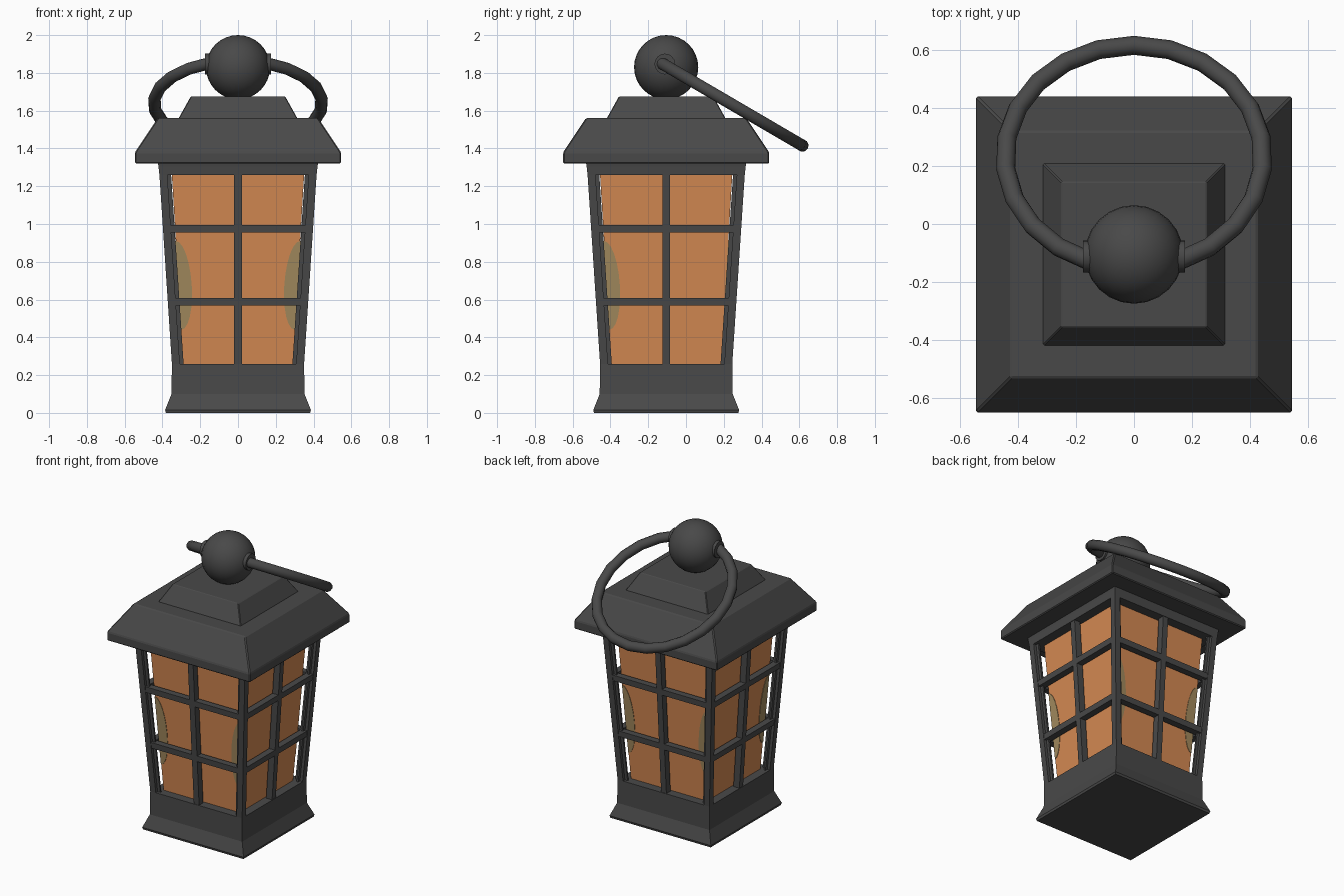
import bpy, bmesh, math
from mathutils import Matrix, Vector

if "Cube" in bpy.data.objects:
    bpy.data.objects.remove(bpy.data.objects["Cube"])

CY = -0.105  # the lantern body sits forward of the centre; the ring falls back


def material(name, rgb):
    m = bpy.data.materials.new(name)
    m.diffuse_color = (*rgb, 1.0)
    m.use_nodes = True
    m.node_tree.nodes["Principled BSDF"].inputs["Base Color"].default_value = m.diffuse_color
    return m


IRON = material("dark_iron", (0.066, 0.066, 0.066))
GLASS = material("amber_glass", (0.66, 0.25, 0.085))
STAIN = material("olive_stain", (0.36, 0.25, 0.11))


def finish(bm, name, mat, bevel=0.0, smooth=False):
    bmesh.ops.recalc_face_normals(bm, faces=bm.faces)
    me = bpy.data.meshes.new(name)
    bm.to_mesh(me)
    bm.free()
    me.materials.append(mat)
    ob = bpy.data.objects.new(name, me)
    bpy.context.collection.objects.link(ob)
    if bevel:
        b = ob.modifiers.new("edge", 'BEVEL')
        b.width, b.segments, b.limit_method = bevel, 1, 'ANGLE'
    if smooth:
        bpy.ops.object.select_all(action='DESELECT')
        ob.select_set(True)
        bpy.context.view_layer.objects.active = ob
        bpy.ops.object.shade_smooth_by_angle(angle=math.radians(40))
    return ob


def loft(bm, loops):
    """Skin a stack of equal-length point loops and cap both ends."""
    rings = [[bm.verts.new(p) for p in loop] for loop in loops]
    n = len(rings[0])
    for a, b in zip(rings, rings[1:]):
        for i in range(n):
            bm.faces.new((a[i], a[(i + 1) % n], b[(i + 1) % n], b[i]))
    bm.faces.new(rings[0])
    bm.faces.new(rings[-1])


def square_stack(name, profile, mat, bevel=0.0):
    bm = bmesh.new()
    loft(bm, [[(sx * h, CY + sy * h, z) for sx, sy in
               ((-1, -1), (1, -1), (1, 1), (-1, 1))] for h, z in profile])
    return finish(bm, name, mat, bevel)


def turn(k, x, y, z):
    """Quarter turns about the body axis, then shift to the body centre."""
    p = Matrix.Rotation(k * math.pi / 2, 3, 'Z') @ Vector((x, y, z))
    return (p.x, p.y + CY, p.z)


def frame_half(z):
    return 0.35 + (z - 0.26) * 0.066


def glass_half(z):
    return 0.29 + (z - 0.26) * 0.06


# Base, top rail, roof and amber core
square_stack("base", [(0.382, 0), (0.386, 0.015), (0.352, 0.1), (0.35, 0.26)], IRON)
square_stack("top_rail", [(frame_half(1.26), 1.26), (0.421, 1.305), (0.425, 1.33)], IRON)
square_stack("roof", [(0.545, 1.32), (0.545, 1.38), (0.425, 1.56)], IRON, 0.006)
square_stack("roof_cap", [(0.315, 1.55), (0.313, 1.562), (0.25, 1.675)], IRON, 0.004)
square_stack("glass", [(glass_half(0.25), 0.25), (glass_half(1.27), 1.27)], GLASS)

# Tapering corner posts with thin inner lips
PROFILE = [(0, 0), (0.042, 0), (0.042, 0.02), (0.062, 0.02), (0.062, 0.032),
           (0.032, 0.032), (0.032, 0.062), (0.02, 0.062), (0.02, 0.042), (0, 0.042)]
SIDES = ["front", "right", "back", "left"]
for k, side in enumerate(SIDES):
    bm = bmesh.new()
    loft(bm, [[turn(k, -frame_half(z) + a, -frame_half(z) + b, z) for a, b in PROFILE]
              for z in (0.255, 1.265)])
    finish(bm, side + "_corner_post", IRON)

    # Window bars on this side: one upright, two crossbars
    def bar(name, w0, w1, z0, z1):
        bm = bmesh.new()
        loops = []
        for z, w in ((z0, w0), (z1, w1)):
            d = frame_half(z) - 0.003
            loops.append([turn(k, x, y, z) for x, y in
                          ((-w, -d), (w, -d), (w, -d + 0.045), (-w, -d + 0.045))])
        loft(bm, loops)
        finish(bm, name, IRON)

    bar(side + "_upright_bar", 0.02, 0.02, 0.255, 1.265)
    for label, z in (("lower", 0.568), ("upper", 0.955)):
        bar(f"{side}_{label}_crossbar", frame_half(z) - 0.02,
            frame_half(z + 0.04) - 0.02, z, z + 0.04)

    # Olive half-oval stains at the pane edges
    ends = {"front": (-1, 1), "right": (-1,), "back": (-1, 1), "left": (1,)}[side]
    for e in ends:
        bm = bmesh.new()
        pts = []
        for i in range(13):
            t = -math.pi / 2 + math.pi * i / 12
            z = 0.675 + 0.235 * math.sin(t)
            h = glass_half(z)
            pts.append((e * (h - 0.07 * math.cos(t)), h, z))
        for i in (9, 6, 3):
            h = glass_half(pts[i][2])
            pts.append((e * h, h, pts[i][2]))
        loft(bm, [[turn(k, x, -h - off, z) for x, h, z in pts] for off in (-0.001, 0.003)])
        finish(bm, f"{side}_stain", STAIN)

# Finial ball
bm = bmesh.new()
bmesh.ops.create_uvsphere(bm, u_segments=24, v_segments=16, radius=0.17,
                          matrix=Matrix.Translation((0, CY, 1.83)))
finish(bm, "finial_ball", IRON, smooth=True)

# Round sockets on both sides of the ball
for s, side in ((-1, "left"), (1, "right")):
    bm = bmesh.new()
    bmesh.ops.create_cone(bm, cap_ends=True, segments=16, radius1=0.055, radius2=0.055,
                          depth=0.045, matrix=Matrix.Translation((s * 0.153, -0.112, 1.847))
                          @ Matrix.Rotation(math.pi / 2, 4, 'Y'))
    finish(bm, side + "_ring_socket", IRON, smooth=True)

# Tilted carrying ring, open where it enters the ball
R, TUBE, TILT, STEPS, N = 0.445, 0.033, math.radians(30.3), 20, 10
start = math.asin(0.15 / R)
place = Matrix.Translation((0, 0.232, 1.64)) @ Matrix.Rotation(-TILT, 4, 'X')
loops = []
for i in range(STEPS + 1):
    a = start + (2 * math.pi - 2 * start) * i / STEPS
    out = Vector((math.sin(a), -math.cos(a), 0))
    loops.append([place @ (out * (R + TUBE * math.cos(t)) + Vector((0, 0, TUBE * math.sin(t))))
                  for t in (2 * math.pi * j / N for j in range(N))])
bm = bmesh.new()
loft(bm, loops)
finish(bm, "carrying_ring", IRON, smooth=True)
